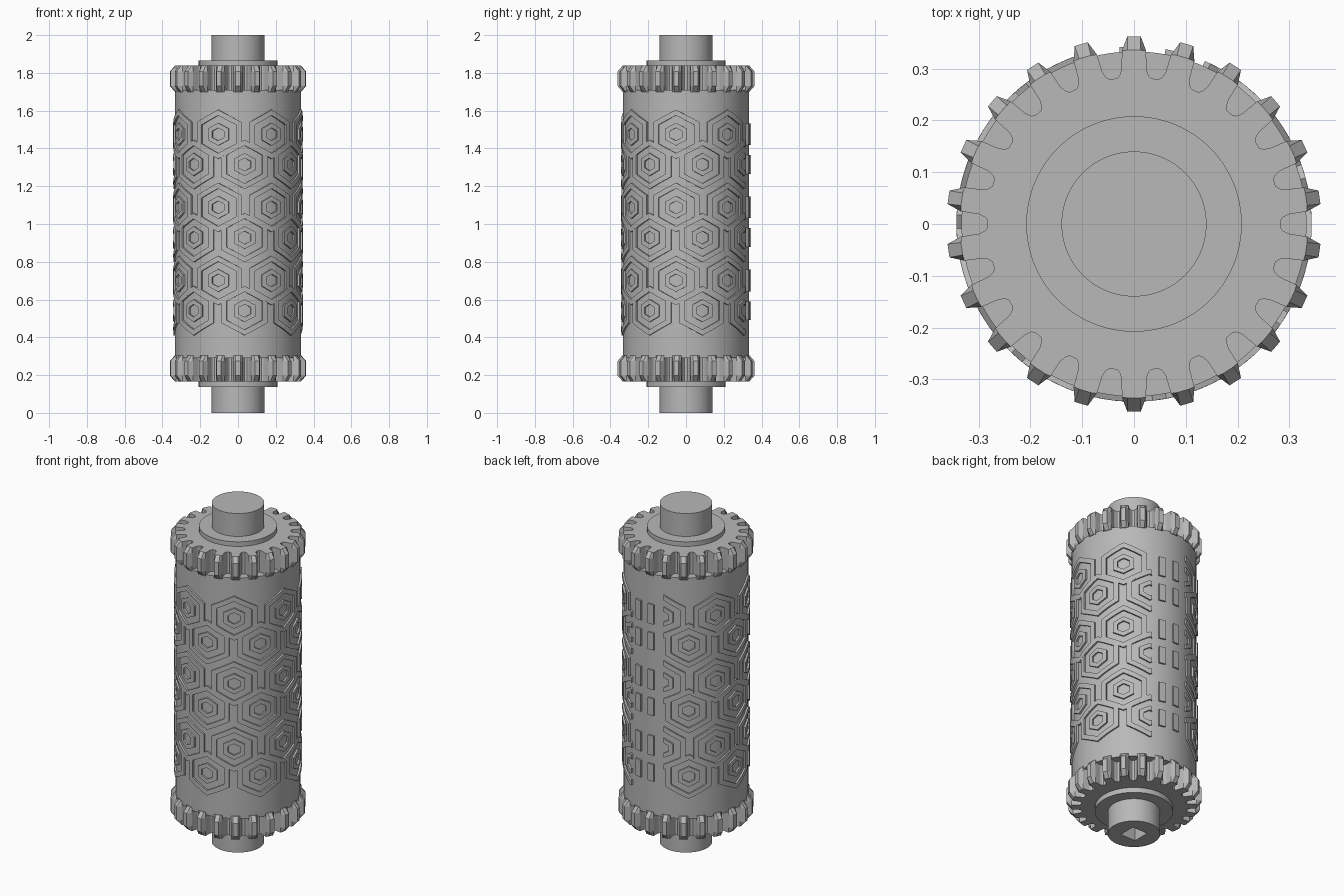
import bpy, bmesh, math
from mathutils import Vector

cube = bpy.data.objects.get("Cube")
if cube:
    bpy.data.objects.remove(cube, do_unlink=True)

steel = bpy.data.materials.new("grey_steel")
steel.use_nodes = True
GREY = (0.48, 0.48, 0.48, 1)
steel.diffuse_color = GREY
steel.node_tree.nodes["Principled BSDF"].inputs["Base Color"].default_value = GREY

WRAP = 0.34          # radius on which the relief pattern is laid out


def finish(name, bm, smooth=True):
    bmesh.ops.recalc_face_normals(bm, faces=bm.faces)
    mesh = bpy.data.meshes.new(name)
    bm.to_mesh(mesh)
    bm.free()
    mesh.materials.append(steel)
    ob = bpy.data.objects.new(name, mesh)
    bpy.context.collection.objects.link(ob)
    bpy.ops.object.select_all(action='DESELECT')
    ob.select_set(True)
    bpy.context.view_layer.objects.active = ob
    if smooth:
        bpy.ops.object.shade_smooth_by_angle(angle=math.radians(25))
    return ob


def loft(bm, loops):
    """Skin closed loops of points and cap both ends."""
    rings = [[bm.verts.new(p) for p in loop] for loop in loops]
    n = len(rings[0])
    for a, b in zip(rings, rings[1:]):
        for i in range(n):
            j = (i + 1) % n
            bm.faces.new((a[i], a[j], b[j], b[i]))
    bm.faces.new(rings[0])
    bm.faces.new(rings[-1])


def cylinder(name, radius, z0, z1, sides=96):
    bm = bmesh.new()
    angles = [math.tau * i / sides for i in range(sides)]
    loft(bm, [[(radius * math.cos(a), radius * math.sin(a), z) for a in angles]
              for z in (z0, z1)])
    return finish(name, bm)


# Roller body, end collars and through shaft
cylinder("roller_body", 0.333, 0.29, 1.71, 128)
cylinder("lower_collar", 0.208, 0.137, 0.2)
cylinder("upper_collar", 0.208, 1.8, 1.865)
shaft = cylinder("shaft", 0.14, 0, 2)

# Square drive socket in the lower shaft end
bm = bmesh.new()
bmesh.ops.create_cube(bm, size=1)
for v in bm.verts:
    v.co = Vector((v.co.x * 0.1, v.co.y * 0.1, v.co.z * 0.3))
cutter = finish("socket_cutter", bm, False)
cutter.hide_render = True
cut = shaft.modifiers.new("socket", 'BOOLEAN')
cut.object = cutter
cut.operation = 'DIFFERENCE'
cut.solver = 'EXACT'
bpy.context.view_layer.objects.active = shaft
bpy.ops.object.modifier_apply(modifier=cut.name)
bpy.data.objects.remove(cutter, do_unlink=True)


# Gear rings with rounded roots and chamfered tooth tips
def gear(name, z0, z1, teeth=22):
    half = [(0.283, 0.118), (0.288, 0.097), (0.300, 0.080), (0.335, 0.070), (0.362, 0.036)]
    tooth = [(r, -a) for r, a in half] + [(r, a) for r, a in reversed(half)]
    outline = [(r, a + math.pi / 2 + math.tau * k / teeth)
               for k in range(teeth) for r, a in tooth]
    bm = bmesh.new()
    loops = []
    for z, limit in ((z0, 0.336), (z0 + 0.03, 1), (z1 - 0.03, 1), (z1, 0.336)):
        loops.append([(min(r, limit) * math.cos(a), min(r, limit) * math.sin(a), z)
                      for r, a in outline])
    loft(bm, loops)
    return finish(name, bm, False)


gear("lower_gear", 0.167, 0.305)
gear("upper_gear", 1.70, 1.838)


# Relief pattern: laid out flat as (arc, height, radius), then wrapped
def hex_ring(bm, u, v, outer, inner, steps=4):
    corners = [(math.sin(k * math.pi / 3) * 1.11, math.cos(k * math.pi / 3)) for k in range(6)]
    path = []
    for k in range(6):
        p, q = Vector(corners[k]), Vector(corners[(k + 1) % 6])
        path += [p.lerp(q, s / steps) for s in range(steps)]
    rings = []
    for scale, h in ((outer, 0.327), (outer, 0.343), (inner, 0.343), (inner, 0.327)):
        rings.append([bm.verts.new((u + p.x * scale, v + p.y * scale, h)) for p in path])
    for a, b in zip(rings, rings[1:] + rings[:1]):
        for i in range(len(path)):
            j = (i + 1) % len(path)
            bm.faces.new((a[i], a[j], b[j], b[i]))


def arc(degrees):
    return math.radians(degrees) * WRAP


def wrap(bm):
    for v in bm.verts:
        a, z, r = v.co.x / WRAP, v.co.y, v.co.z
        v.co = Vector((r * math.cos(a), r * math.sin(a), z))


bm = bmesh.new()
PERIOD = 0.387
for row in range(3):
    for column in range(-3, 4):
        for start, top in ((-108, 1.475), (-84, 1.315)):
            u, v = arc(start + 49.5 * column), top - PERIOD * row
            hex_ring(bm, u, v, 0.13, 0.1)
            hex_ring(bm, u, v, 0.06, 0.034)
# Trim the pattern at the seam
for angle, side in ((-255.5, -1), (66.5, 1)):
    res = bmesh.ops.bisect_plane(bm, geom=bm.verts[:] + bm.edges[:] + bm.faces[:],
                                 plane_co=(arc(angle), 0, 0), plane_no=(side, 0, 0),
                                 clear_outer=True)
    edges = [e for e in res["geom_cut"] if isinstance(e, bmesh.types.BMEdge)]
    bmesh.ops.holes_fill(bm, edges=edges, sides=0)
bmesh.ops.recalc_face_normals(bm, faces=bm.faces)
wrap(bm)
finish("hexagon_relief", bm, False)

# Short upright bars beside the seam
bm = bmesh.new()
for row in range(3):
    for top, height in ((1.475, 0.115), (1.315, 0.1)):
        for angle in (76.5, 91.5):
            made = bmesh.ops.create_cube(bm, size=1)["verts"]
            for v in made:
                v.co = Vector((arc(angle + 6.5 * v.co.x),
                               top - PERIOD * row + v.co.y * height,
                               0.335 + v.co.z * 0.016))
wrap(bm)
finish("seam_bars", bm, False)
